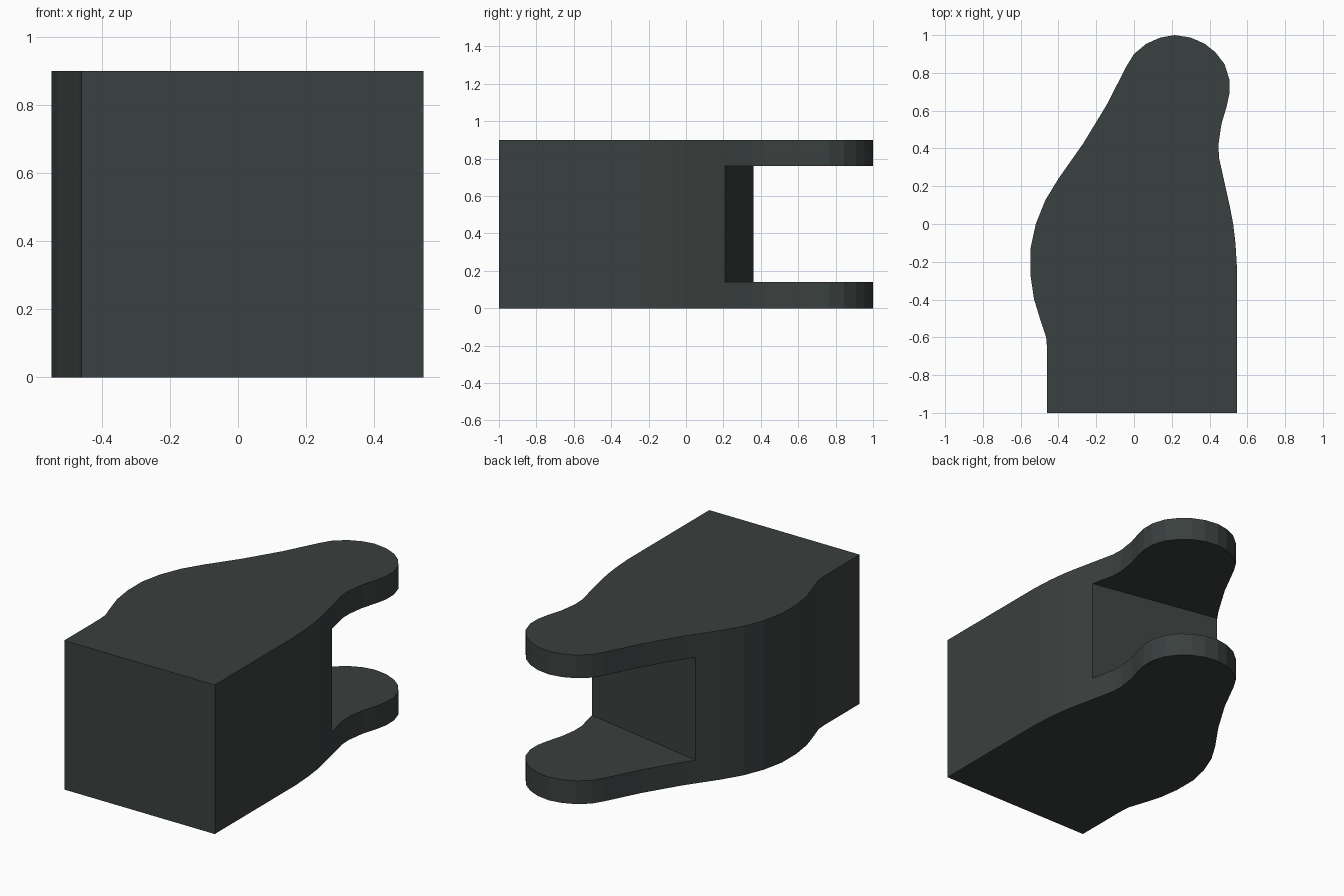
import bpy
import bmesh

default_cube = bpy.data.objects.get("Cube")
if default_cube:
    bpy.data.objects.remove(default_cube, do_unlink=True)

HEIGHT = 0.9
PLATE = 0.14

# Single flat colour
slate = bpy.data.materials.new("dark_slate")
slate.use_nodes = True
slate_colour = (0.042, 0.052, 0.05, 1)
slate.diffuse_color = slate_colour
slate.node_tree.nodes["Principled BSDF"].inputs["Base Color"].default_value = slate_colour


def extruded_profile(name, outline, bottom, top):
    """Make a flat-shaded solid by raising a plan outline from bottom to top."""
    bm = bmesh.new()
    base = bm.faces.new([bm.verts.new((x, y, bottom)) for x, y in outline])
    raised = bmesh.ops.extrude_face_region(bm, geom=[base], use_keep_orig=True)
    raised_verts = [item for item in raised["geom"] if isinstance(item, bmesh.types.BMVert)]
    bmesh.ops.translate(bm, verts=raised_verts, vec=(0, 0, top - bottom))
    bmesh.ops.recalc_face_normals(bm, faces=bm.faces[:])
    mesh = bpy.data.meshes.new(name)
    bm.to_mesh(mesh)
    bm.free()
    mesh.materials.append(slate)
    obj = bpy.data.objects.new(name, mesh)
    bpy.context.collection.objects.link(obj)
    return obj


# Plan outline, counter-clockwise: straight flank, waist, rounded tip, bulging flank
right_flank = [(.545, -1), (.545, -.23), (.537, -.1), (.525, 0), (.51, .08), (.468, .27)]
waist = [(.45, .35), (.447, .42), (.463, .53), (.49, .62)]
tip = [(.505, .69), (.505, .765), (.48, .845), (.43, .91), (.373, .955), (.3, .987),
       (.215, 1), (.14, .987), (.066, .955), (0, .9), (-.04, .835)]
left_flank = [(-.145, .63), (-.27, .425), (-.4, .24), (-.47, .125), (-.52, 0),
              (-.548, -.13), (-.548, -.27), (-.53, -.395), (-.495, -.51),
              (-.465, -.6), (-.46, -.66), (-.46, -1)]

clevis = extruded_profile("clevis_block", right_flank + waist + tip + left_flank, 0, HEIGHT)

# Slot between the two lugs, with a slanted back wall
slot_plan = [(-.8, .452), (.8, .148), (.8, 1.2), (-.8, 1.2)]
slot = extruded_profile("slot_cutter", slot_plan, PLATE, HEIGHT - PLATE)
slot.hide_render = True

cut = clevis.modifiers.new("slot", 'BOOLEAN')
cut.operation = 'DIFFERENCE'
cut.solver = 'EXACT'
cut.object = slot
bpy.context.view_layer.objects.active = clevis
bpy.ops.object.modifier_apply(modifier=cut.name)
bpy.data.objects.remove(slot, do_unlink=True)
